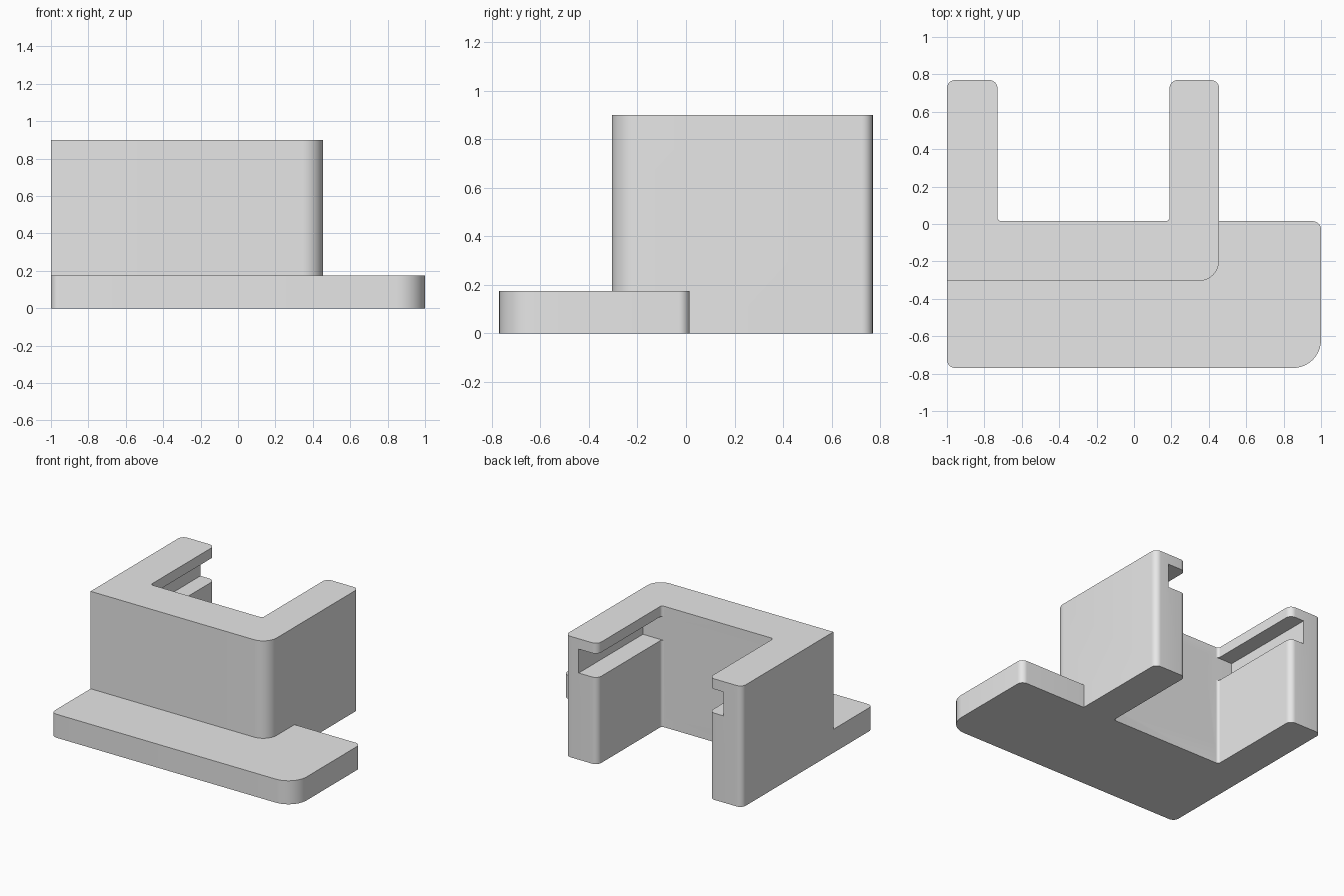
import bpy, bmesh, math
from mathutils import Vector

if "Cube" in bpy.data.objects:
    bpy.data.objects.remove(bpy.data.objects["Cube"])

grey = bpy.data.materials.new("plain grey")
grey.diffuse_color = (0.8, 0.8, 0.8, 1.0)
grey.use_nodes = True
grey.node_tree.nodes["Principled BSDF"].inputs["Base Color"].default_value = grey.diffuse_color


def rounded(corners, steps=10):
    """Outline from (x, y, radius) corners, counter-clockwise."""
    out = []
    for i, (x, y, r) in enumerate(corners):
        p = Vector((x, y))
        if r == 0:
            out.append(p)
            continue
        a = (Vector(corners[i - 1][:2]) - p).normalized()
        b = (Vector(corners[(i + 1) % len(corners)][:2]) - p).normalized()
        for k in range(steps + 1):
            t = k / steps * math.pi / 2
            out.append(p + a * r * (1 - math.sin(t)) + b * r * (1 - math.cos(t)))
    return out


def extrude(name, corners, z0, z1):
    """Solid prism from an outline."""
    bm = bmesh.new()
    face = bm.faces.new([bm.verts.new((p.x, p.y, z0)) for p in rounded(corners)])
    top = bmesh.ops.extrude_face_region(bm, geom=[face])
    verts = [v for v in top["geom"] if isinstance(v, bmesh.types.BMVert)]
    bmesh.ops.translate(bm, vec=(0, 0, z1 - z0), verts=verts)
    bmesh.ops.recalc_face_normals(bm, faces=bm.faces)
    mesh = bpy.data.meshes.new(name)
    bm.to_mesh(mesh)
    bm.free()
    mesh.materials.append(grey)
    obj = bpy.data.objects.new(name, mesh)
    bpy.context.collection.objects.link(obj)
    return obj


def combine(target, tool, operation):
    """Apply a boolean and discard the tool."""
    tool.hide_render = True
    mod = target.modifiers.new("combine", "BOOLEAN")
    mod.operation, mod.object, mod.solver = operation, tool, "EXACT"
    bpy.context.view_layer.objects.active = target
    bpy.ops.object.modifier_apply(modifier=mod.name)
    bpy.data.objects.remove(tool)


# U-shaped block with two arms reaching backwards
bracket = extrude("bracket", [
    (-1.0, -0.305, 0), (0.455, -0.305, 0.11), (0.455, 0.77, 0.045),
    (0.19, 0.77, 0.045), (0.19, 0.015, 0.02), (-0.73, 0.015, 0.02),
    (-0.73, 0.77, 0.045), (-1.0, 0.77, 0.045)], 0, 0.9)

# Grooves along the inner faces of the arms, under the top lip
for x0, x1 in ((-0.848, -0.73), (0.19, 0.344)):
    x0, x1 = (x0, x1 + 0.1) if x0 < 0 else (x0 - 0.1, x1)
    groove = extrude("groove_cutter", [
        (x0, 0.015, 0), (x1, 0.015, 0), (x1, 0.9, 0), (x0, 0.9, 0)], 0.645, 0.823)
    combine(bracket, groove, "DIFFERENCE")

# Low base plate with a large rounded front right corner
plate = extrude("base_plate", [
    (-1.0, -0.77, 0.045), (1.0, -0.77, 0.15), (1.0, 0.015, 0.045),
    (-1.0, 0.015, 0)], 0, 0.175)
combine(bracket, plate, "UNION")

# Smooth fillets, crisp edges
bpy.ops.object.select_all(action="DESELECT")
bracket.select_set(True)
bpy.context.view_layer.objects.active = bracket
bpy.ops.object.shade_smooth_by_angle(angle=math.radians(30))
